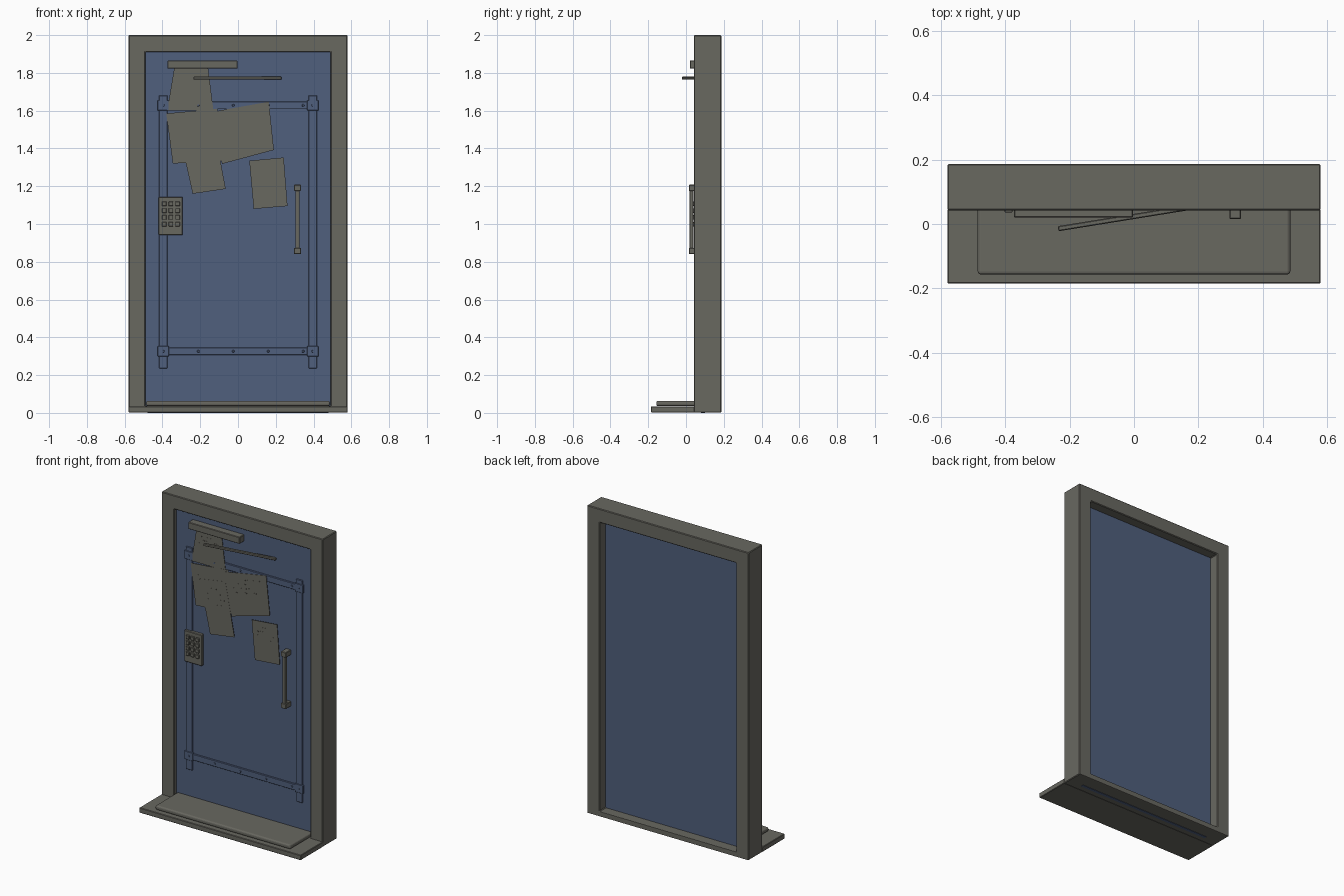
import bpy, bmesh
from mathutils import Vector, Matrix

cube = bpy.data.objects.get("Cube")
if cube:
    bpy.data.objects.remove(cube, do_unlink=True)


def material(name, rgb):
    m = bpy.data.materials.new(name)
    m.use_nodes = True
    m.diffuse_color = (*rgb, 1)
    m.node_tree.nodes["Principled BSDF"].inputs["Base Color"].default_value = (*rgb, 1)
    return m


GREY = material("warm_grey", (0.14, 0.138, 0.118))
BLUE = material("steel_blue", (0.08, 0.115, 0.205))


def finish(name, bm, mat, bevel=0, segments=1):
    bmesh.ops.recalc_face_normals(bm, faces=bm.faces)
    me = bpy.data.meshes.new(name)
    bm.to_mesh(me)
    bm.free()
    me.materials.append(mat)
    ob = bpy.data.objects.new(name, me)
    bpy.context.collection.objects.link(ob)
    if bevel:
        mod = ob.modifiers.new("soft_edges", "BEVEL")
        mod.width, mod.segments = bevel, segments
    return ob


def add_box(bm, x, y, z):
    size = [b - a for a, b in (x, y, z)]
    mid = [(a + b) / 2 for a, b in (x, y, z)]
    mat = Matrix.Translation(mid) @ Matrix.Diagonal((*size, 1))
    bmesh.ops.create_cube(bm, size=1, matrix=mat)


def box(name, x, y, z, mat, bevel=0, segments=1):
    bm = bmesh.new()
    add_box(bm, x, y, z)
    return finish(name, bm, mat, bevel, segments)


def extrude_y(bm, points, y0, y1):
    """Extrude an outline in the xz plane between two depths."""
    face = bm.faces.new([bm.verts.new((x, y0, z)) for x, z in points])
    geo = bmesh.ops.extrude_face_region(bm, geom=[face])["geom"]
    moved = [v for v in geo if isinstance(v, bmesh.types.BMVert)]
    bmesh.ops.translate(bm, verts=moved, vec=(0, y1 - y0, 0))


# Door frame: a rectangular ring
def rect(x, z0, z1):
    return [(-x, z0), (x, z0), (x, z1), (-x, z1)]


bm = bmesh.new()
rings = [[bm.verts.new((x, y, z)) for x, z in rect(*r)]
         for r, y in (((0.58, 0.002, 2), 0.042), ((0.58, 0.002, 2), 0.187),
                      ((0.49, 0.036, 1.91), 0.187), ((0.49, 0.036, 1.91), 0.042))]
for k, ring in enumerate(rings):
    nxt = rings[(k + 1) % len(rings)]
    for i in range(4):
        j = (i + 1) % 4
        bm.faces.new((ring[i], ring[j], nxt[j], nxt[i]))
finish("door_frame", bm, GREY, 0.004)

# Door slab, with its lower seal showing under the frame
FRONT = 0.07
box("door_slab", (-0.492, 0.492), (FRONT, 0.125), (0.03, 1.915), BLUE)
box("door_seal", (-0.48, 0.48), (0.08, 0.1), (0, 0.01), BLUE)

# Threshold and step
box("threshold", (-0.58, 0.58), (-0.185, 0.045), (0.002, 0.035), GREY, 0.003)
box("step_plate", (-0.486, 0.486), (-0.157, FRONT + 0.005), (0.036, 0.064), GREY, 0.01, 3)

# Raised bracing on the door
BAR = FRONT - 0.008
for side, s in (("left", 1), ("right", -1)):
    xs = sorted((s * 0.373, s * 0.418))
    box(side + "_brace", xs, (BAR, FRONT + 0.005), (0.236, 1.68), BLUE, 0.002)
for level, z in (("top", 1.628), ("bottom", 0.326)):
    box(level + "_brace", (-0.4, 0.4), (BAR - 0.002, FRONT + 0.005),
        (z - 0.02, z + 0.02), BLUE, 0.002)
    for side, s in (("left", 1), ("right", -1)):
        xs = sorted((s * 0.366, s * 0.426))
        box(f"{level}_{side}_clamp", xs, (BAR - 0.004, FRONT + 0.005),
            (z - 0.027, z + 0.027), BLUE, 0.002)

# Rivets along the horizontal braces
bm = bmesh.new()
for z in (1.628, 0.326):
    for x in (-0.395, -0.21, -0.025, 0.16, 0.345, 0.395):
        m = Matrix.Translation((x, BAR - 0.003, z)) @ Matrix.Rotation(1.5708, 4, "X")
        bmesh.ops.create_cone(bm, cap_ends=True, segments=8, radius1=0.008,
                              radius2=0.005, depth=0.006, matrix=m)
finish("brace_rivets", bm, BLUE)

# Pinned papers: corners run top left, top right, bottom right, bottom left
papers = {
    "top_note": [(-0.335, 1.84), (-0.16, 1.84), (-0.13, 1.6), (-0.375, 1.6)],
    "left_note": [(-0.38, 1.585), (-0.11, 1.61), (-0.085, 1.335), (-0.345, 1.32)],
    "low_note": [(-0.315, 1.5), (-0.13, 1.53), (-0.065, 1.186), (-0.24, 1.16)],
    "right_note": [(-0.13, 1.595), (0.163, 1.647), (0.19, 1.392), (-0.085, 1.318)],
    "loose_note": [(0.06, 1.335), (0.242, 1.352), (0.262, 1.095), (0.083, 1.08)],
}
for n, (name, corners) in enumerate(papers.items()):
    y = BAR - 0.004 - n * 0.0008
    bm = bmesh.new()
    extrude_y(bm, corners, y, y + 0.003)
    finish(name, bm, GREY)
    # Rows of raised writing across the upper half of the sheet
    tl, tr, br, bl = map(Vector, corners)
    bm = bmesh.new()
    for row in range(4):
        v = 0.15 + row * 0.1
        a, b = tl.lerp(bl, v), tr.lerp(br, v)
        for dash in range(6 - row % 2):
            p, q = (a.lerp(b, 0.15 + dash * 0.12 + d) for d in (0, 0.08))
            drop = Vector((0, 0.006))
            extrude_y(bm, [p, q, q - drop, p - drop], y - 0.0006, y + 0.001)
    finish(name + "_writing", bm, GREY)
box("paper_strip", (0.05, 0.16), (BAR - 0.006, BAR - 0.003), (1.385, 1.45), GREY)

# Lamp housing over the papers and the tilted rod beside it
box("lamp_housing", (-0.373, -0.003), (0.02, FRONT), (1.822, 1.866), GREY, 0.003)
rod = box("tilted_rod", (-0.236, 0.236), (-0.008, 0.008), (-0.008, 0.008), GREY, 0.003)
rod.location = (-0.003, 0.023, 1.772)
rod.rotation_euler.z = 0.16

# Keypad with a grid of buttons
box("keypad_body", (-0.42, -0.293), (0.046, FRONT), (0.941, 1.143), GREY, 0.003)
bm = bmesh.new()
for col in range(3):
    for row in range(4):
        x, z = -0.39 + col * 0.035, 1.107 - row * 0.036
        add_box(bm, (x - 0.012, x + 0.012), (0.036, 0.05), (z - 0.012, z + 0.012))
finish("keypad_buttons", bm, GREY, 0.002)

# Pull handle
for end, z in (("upper", 1.191), ("lower", 0.857)):
    box(end + "_handle_mount", (0.297, 0.333), (0.015, FRONT), (z - 0.017, z + 0.017),
        GREY, 0.003)
box("handle_grip", (0.304, 0.326), (0.019, 0.039), (0.86, 1.19), GREY, 0.005, 2)
